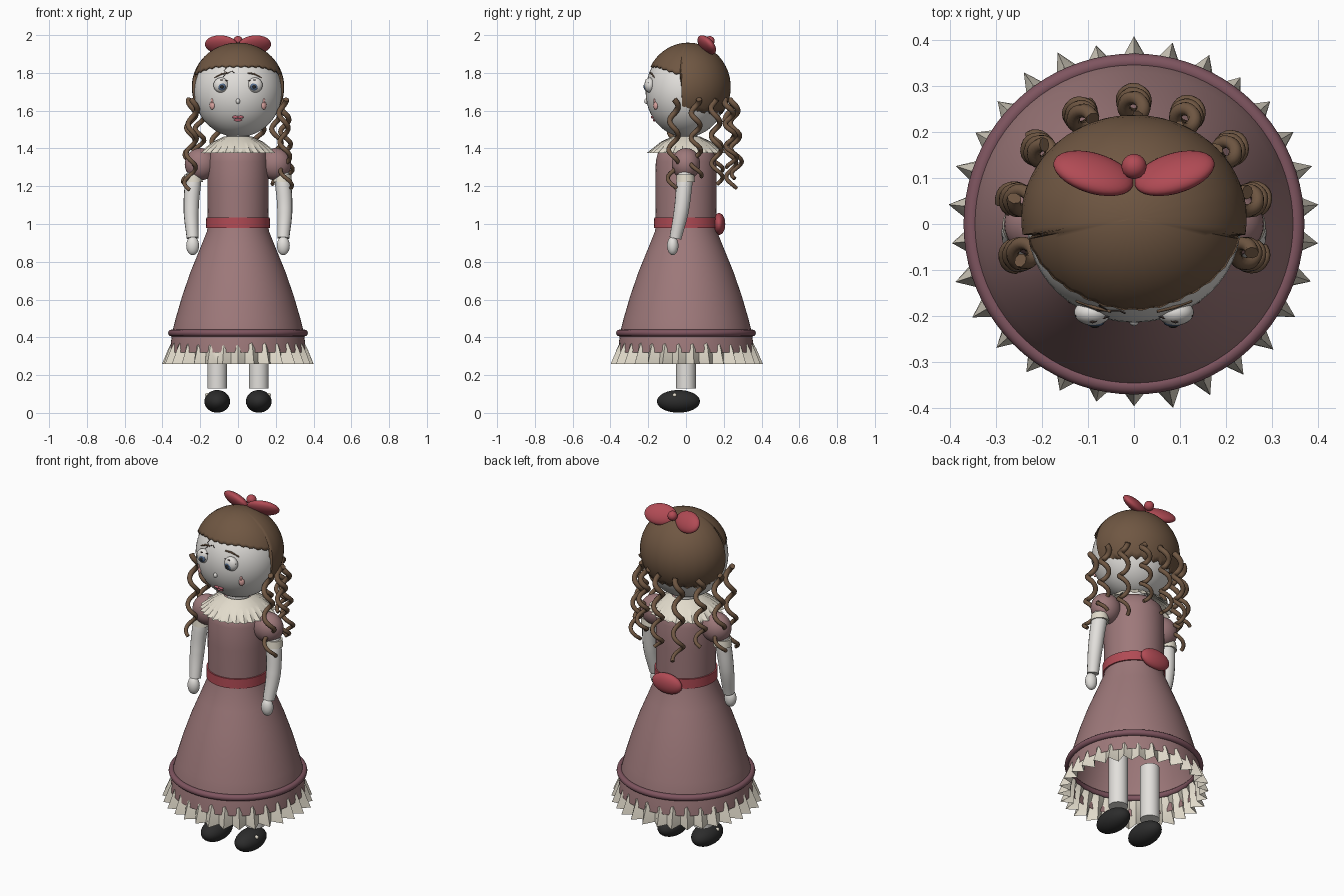
import bpy, bmesh, math, random
from mathutils import Euler

if "Cube" in bpy.data.objects:
    bpy.data.objects.remove(bpy.data.objects["Cube"])

random.seed(4)
TAU = math.tau


def material(name, r, g, b):
    m = bpy.data.materials.new(name)
    m.diffuse_color = (r, g, b, 1)
    m.use_nodes = True
    m.node_tree.nodes["Principled BSDF"].inputs["Base Color"].default_value = m.diffuse_color
    return m


PORCELAIN = material("porcelain", .76, .74, .71)
HAIR = material("hair_brown", .16, .095, .055)
DRESS = material("dress_mauve", .34, .19, .195)
TRIM = material("trim_plum", .21, .09, .115)
RED = material("ribbon_red", .44, .07, .09)
CREAM = material("lace_cream", .76, .71, .60)
BLACK = material("shoe_black", .025, .025, .025)
BLUE = material("iris_blue", .09, .15, .26)
PINK = material("blush_pink", .72, .38, .36)
LIPS = material("lip_rose", .50, .13, .17)
DARK = material("line_dark", .05, .035, .03)


def finish(name, bm, mat, angle=40):
    bmesh.ops.recalc_face_normals(bm, faces=bm.faces)
    me = bpy.data.meshes.new(name)
    bm.to_mesh(me)
    bm.free()
    ob = bpy.data.objects.new(name, me)
    bpy.context.collection.objects.link(ob)
    me.materials.append(mat)
    bpy.ops.object.select_all(action='DESELECT')
    ob.select_set(True)
    bpy.context.view_layer.objects.active = ob
    bpy.ops.object.shade_smooth_by_angle(angle=math.radians(angle))
    return ob


def ellipsoid(name, loc, radii, mat, rot=(0, 0, 0), seg=32):
    bm = bmesh.new()
    bmesh.ops.create_uvsphere(bm, u_segments=seg, v_segments=seg // 2, radius=1)
    bmesh.ops.scale(bm, vec=radii, verts=bm.verts)
    bmesh.ops.transform(bm, matrix=Euler(rot).to_matrix().to_4x4(), verts=bm.verts)
    bmesh.ops.translate(bm, vec=loc, verts=bm.verts)
    return finish(name, bm, mat, 60)


def lathe(name, profile, mat, seg=64, loc=(0, 0), pleated=False, closed=False, caps=False):
    """Revolve (radius, z[, pleat depth]) rings around a vertical axis."""
    bm, rings = bmesh.new(), []
    jitter = [random.uniform(.65, 1.1) * (1 if i % 2 else -1) for i in range(seg)]
    for p in profile:
        ring = []
        for i in range(seg):
            r = p[0] + (p[2] * jitter[i] if pleated else 0)
            a = TAU * i / seg
            ring.append(bm.verts.new((loc[0] + r * math.cos(a), loc[1] + r * math.sin(a), p[1])))
        rings.append(ring)
    pairs = list(zip(rings, rings[1:])) + ([(rings[-1], rings[0])] if closed else [])
    for a, b in pairs:
        for i in range(seg):
            j = (i + 1) % seg
            bm.faces.new((a[i], a[j], b[j], b[i]))
    if caps:
        bm.faces.new(rings[0])
        bm.faces.new(rings[-1])
    return finish(name, bm, mat)


def tube(name, pts, radii, mat, res=3, bezier=False):
    """Sweep a round section along points with a radius at each."""
    cu = bpy.data.curves.new(name, 'CURVE')
    cu.dimensions, cu.bevel_depth, cu.bevel_resolution = '3D', 1, res
    cu.use_fill_caps = True
    sp = cu.splines.new('BEZIER' if bezier else 'POLY')
    store = sp.bezier_points if bezier else sp.points
    store.add(len(pts) - 1)
    for s, p, r in zip(store, pts, radii):
        s.co = p if bezier else (*p, 1)
        s.radius = r
        if bezier:
            s.handle_left_type = s.handle_right_type = 'AUTO'
    sp.use_smooth = True
    cu.materials.append(mat)
    ob = bpy.data.objects.new(name, cu)
    bpy.context.collection.objects.link(ob)
    bpy.ops.object.select_all(action='DESELECT')
    ob.select_set(True)
    bpy.context.view_layer.objects.active = ob
    bpy.ops.object.convert(target='MESH')
    return bpy.context.object


def face_y(x, z):
    """Front surface of the head at (x, z)."""
    return -.214 * math.sqrt(max(0, 1 - (x / .232) ** 2 - ((z - 1.70) / .24) ** 2))


# Head and neck
ellipsoid("head", (0, 0, 1.70), (.232, .214, .24), PORCELAIN, seg=48)
lathe("neck", [(.06, 1.38), (.06, 1.50)], PORCELAIN, 24, caps=True)

# Hair cap: short fringe in front, longer behind the ears
bm, cols, N, ROWS = bmesh.new(), [], 120, 16
top = bm.verts.new((0, .012, 1.96))
for i in range(N):
    a = TAU * i / N
    if math.sin(a) < -.19:
        edge = 1.79 + .045 * min(1, 1.5 * (-math.sin(a) - .19)) + .004 * math.sin(i * 1.7)
    else:
        edge = 1.59 + .008 * math.sin(i * 1.3)
    end = math.acos((edge - 1.725) / .235)
    cols.append([bm.verts.new((.245 * math.sin(t) * math.cos(a), .012 + .225 * math.sin(t) * math.sin(a),
                               1.725 + .235 * math.cos(t))) for t in [end * k / ROWS for k in range(1, ROWS + 1)]])
for i in range(N):
    a, b = cols[i], cols[(i + 1) % N]
    bm.faces.new((top, a[0], b[0]))
    for k in range(ROWS - 1):
        bm.faces.new((a[k], a[k + 1], b[k + 1], b[k]))
cap = finish("hair_cap", bm, HAIR)
sol = cap.modifiers.new("thickness", 'SOLIDIFY')
sol.thickness, sol.offset = .01, -1

# Ringlets around the sides and back
ends = [1.19, 1.25, 1.21, 1.30, 1.24, 1.19, 1.28, 1.22, 1.18]
for n, low in enumerate(ends):
    az = math.radians(-16 + 26.5 * n)
    pts, rad = [], []
    for k in range(61):
        t = k / 60
        d = .245 + .022 * t
        r = .02 + .01 * t
        w = TAU * 3.1 * t + n * 1.3
        pts.append((d * math.cos(az) + r * math.cos(w), d * math.sin(az) + .005 + r * math.sin(w),
                    1.66 + (low - 1.66) * t))
        rad.append(.0155 - .005 * t)
    tube("ringlet", pts, rad, HAIR, 2)

# Hair bow
for s in (-1, 1):
    ellipsoid("hair_bow_loop", (s * .088, .11, 1.948), (.09, .03, .06), RED,
              (math.radians(38), 0, s * math.radians(17)))
ellipsoid("hair_bow_knot", (0, .125, 1.968), (.027, .027, .027), RED)

# Face
for s in (-1, 1):
    ellipsoid("eye", (s * .09, -.192, 1.735), (.04, .028, .04), PORCELAIN)
    ellipsoid("iris", (s * .085, -.213, 1.727), (.021, .01, .021), BLUE, seg=20)
    ellipsoid("pupil", (s * .085, -.221, 1.727), (.010, .005, .010), BLACK, seg=16)
    tube("eyelash", [(s * (.09 + dx), -.212 + abs(dx) * .4, 1.762 - abs(dx) * .3 - dx * .15)
                     for dx in (-.036, -.018, 0, .018, .036)], [.004] * 5, DARK, 1)
    tube("eyebrow", [(s * x, face_y(x, z), z) for x, z in ((.05, 1.80), (.085, 1.795), (.125, 1.775))],
         [.004, .005, .003], HAIR, 1)
    ellipsoid("cheek_tear", (s * .137, face_y(.137, 1.63), 1.628), (.016, .01, .022), PINK,
              (0, 0, s * .7), 20)
    ellipsoid("tear_tip", (s * .137, face_y(.137, 1.65), 1.652), (.007, .006, .014), PINK, seg=12)
    ellipsoid("upper_lip", (s * .013, face_y(.013, 1.566), 1.566), (.017, .009, .008), LIPS, seg=20)
ellipsoid("lower_lip", (0, face_y(0, 1.55), 1.55), (.021, .009, .008), LIPS, seg=20)
ellipsoid("nose", (0, face_y(0, 1.65), 1.65), (.011, .012, .014), PORCELAIN, seg=20)
for path in (((-.06, 1.83), (-.075, 1.81), (-.055, 1.80), (-.08, 1.78)), ((-.055, 1.80), (-.03, 1.81), (-.02, 1.80))):
    tube("forehead_crack", [(x, face_y(x, z), z) for x, z in path], [.002] * len(path), DARK, 1)

# Dress
lathe("bodice", [(.16, 1.0), (.162, 1.2), (.16, 1.33), (.148, 1.38), (.115, 1.415), (.06, 1.43)], DRESS, caps=True)
lathe("skirt", [(.155, 1.01), (.165, .96), (.205, .86), (.25, .75), (.295, .62), (.33, .50), (.35, .42), (.36, .32)],
      DRESS, 80)
lathe("belt", [(.155, .98), (.169, .98), (.168, 1.035), (.155, 1.035)], RED, closed=True)
ellipsoid("belt_bow", (0, .175, 1.0), (.095, .033, .058), RED)
lathe("hem_trim", [(.352 + .018 * math.cos(TAU * k / 12), .423 + .018 * math.sin(TAU * k / 12)) for k in range(12)],
      TRIM, 80, closed=True)
lathe("hem_ruffle", [(.335, .40, .004), (.355, .335, .018), (.373, .258, .032)], CREAM, 60, pleated=True)
lathe("collar", [(.075, 1.462, .002), (.13, 1.435, .004), (.172, 1.40, .006), (.197, 1.377, .010)],
      CREAM, 56, pleated=True)

# Arms, legs and shoes
for s in (-1, 1):
    ellipsoid("puff_sleeve", (s * .197, 0, 1.317), (.085, .075, .085), DRESS)
    lathe("sleeve_cuff", [(.036, 1.225), (.05, 1.222), (.046, 1.262), (.036, 1.262)], CREAM, 24,
          (s * .236, -.003), closed=True)
    tube("arm", [(s * .225, 0, 1.30), (s * .24, -.01, 1.20), (s * .248, -.025, 1.07), (s * .24, -.056, .925)],
         [.04, .043, .04, .032], PORCELAIN, 5, True)
    ellipsoid("hand", (s * .24, -.07, .885), (.034, .03, .05), PORCELAIN)
    lathe("leg", [(.052, .13), (.052, .45)], PORCELAIN, 32, (s * .11, 0), caps=True)
    ellipsoid("shoe", (s * .11, -.04, .061), (.068, .114, .06), BLACK)
    ellipsoid("shoe_button", (s * .163, -.06, .094), (.011, .011, .011), CREAM, seg=16)
